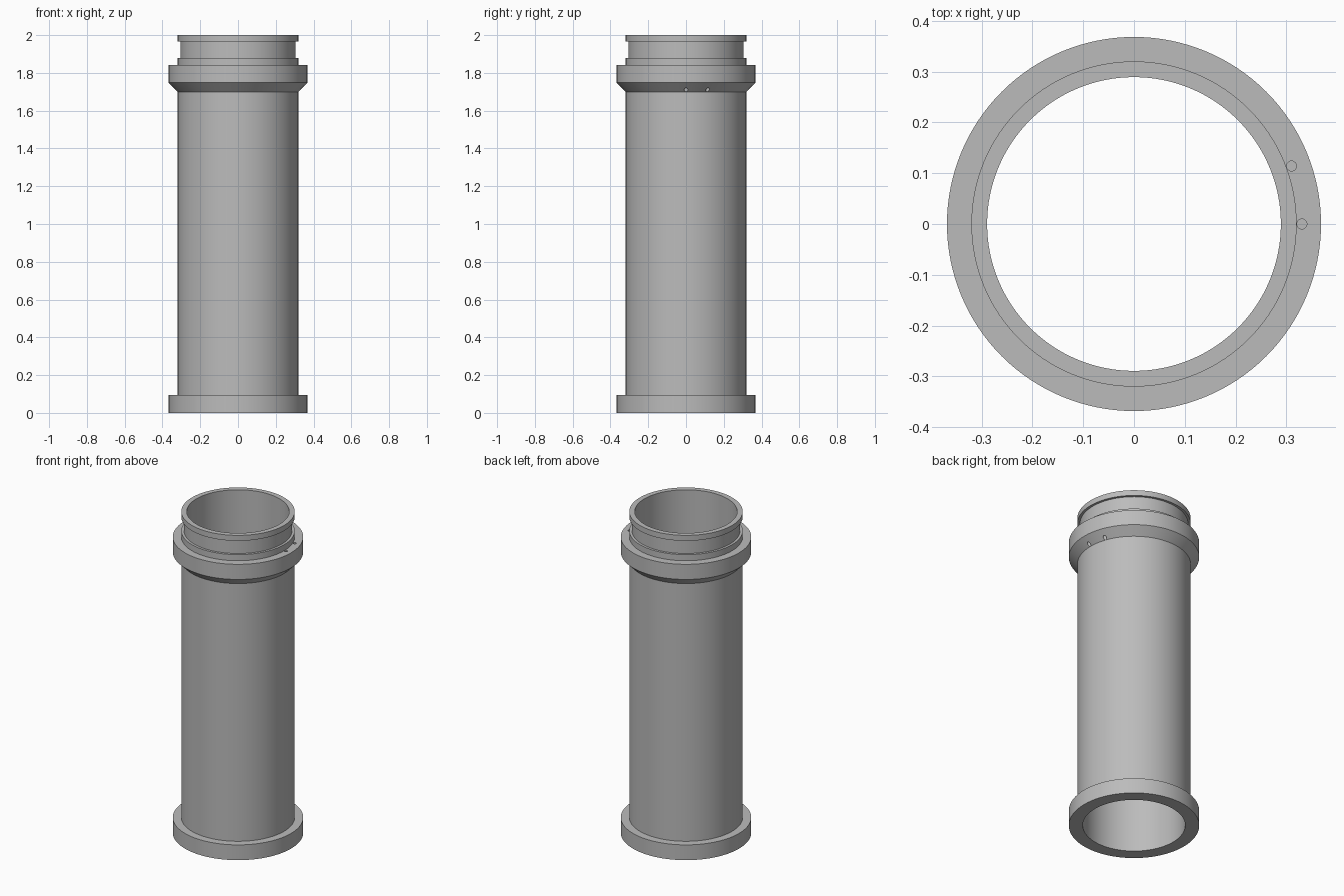
import bpy, bmesh, math
from mathutils import Matrix, Vector

cube = bpy.data.objects.get("Cube")
if cube:
    bpy.data.objects.remove(cube, do_unlink=True)

SEGMENTS = 128

grey = bpy.data.materials.new("plain grey")
grey.use_nodes = True
colour = (0.5, 0.5, 0.5, 1)
grey.diffuse_color = colour
grey.node_tree.nodes["Principled BSDF"].inputs["Base Color"].default_value = colour


def make_object(name, bm):
    bmesh.ops.recalc_face_normals(bm, faces=bm.faces)
    mesh = bpy.data.meshes.new(name)
    bm.to_mesh(mesh)
    bm.free()
    mesh.materials.append(grey)
    obj = bpy.data.objects.new(name, mesh)
    bpy.context.collection.objects.link(obj)
    return obj


def lathe(name, profile):
    """Revolve a closed (radius, height) profile around z."""
    bm = bmesh.new()
    verts = [bm.verts.new((r, 0, z)) for r, z in profile]
    edges = [bm.edges.new((v, verts[i - 1])) for i, v in enumerate(verts)]
    bmesh.ops.spin(bm, geom=verts + edges, cent=(0, 0, 0), axis=(0, 0, 1),
                   angle=math.tau, steps=SEGMENTS, use_merge=True)
    bmesh.ops.remove_doubles(bm, verts=bm.verts, dist=1e-5)
    return make_object(name, bm)


# Tube with foot ring, chamfered collar and grooved neck
BORE, BODY, FLANGE, GROOVE = 0.289, 0.32, 0.368, 0.305
tube = lathe("flanged_tube", [
    (BORE, 0), (FLANGE, 0), (FLANGE, 0.095), (BODY, 0.095),
    (BODY, 1.7), (FLANGE, 1.748), (FLANGE, 1.842), (BODY, 1.842),
    (BODY, 1.88), (GROOVE, 1.88), (GROOVE, 1.966), (BODY, 1.966),
    (BODY, 2), (BORE, 2)])

# Two small vertical holes through the collar
bm = bmesh.new()
for angle in (0, 20.2):
    spot = Matrix.Rotation(math.radians(angle), 4, 'Z') @ Vector((0.3303, 0, 1.77))
    bmesh.ops.create_cone(bm, cap_ends=True, segments=24, radius1=0.0098,
                          radius2=0.0098, depth=0.2, matrix=Matrix.Translation(spot))
cutter = make_object("hole_cutter", bm)
cutter.hide_render = True

cut = tube.modifiers.new("collar holes", 'BOOLEAN')
cut.operation = 'DIFFERENCE'
cut.solver = 'EXACT'
cut.object = cutter
bpy.ops.object.select_all(action='DESELECT')
tube.select_set(True)
bpy.context.view_layer.objects.active = tube
bpy.ops.object.modifier_apply(modifier=cut.name)
bpy.data.objects.remove(cutter, do_unlink=True)
bpy.ops.object.shade_smooth_by_angle(angle=math.radians(30))
